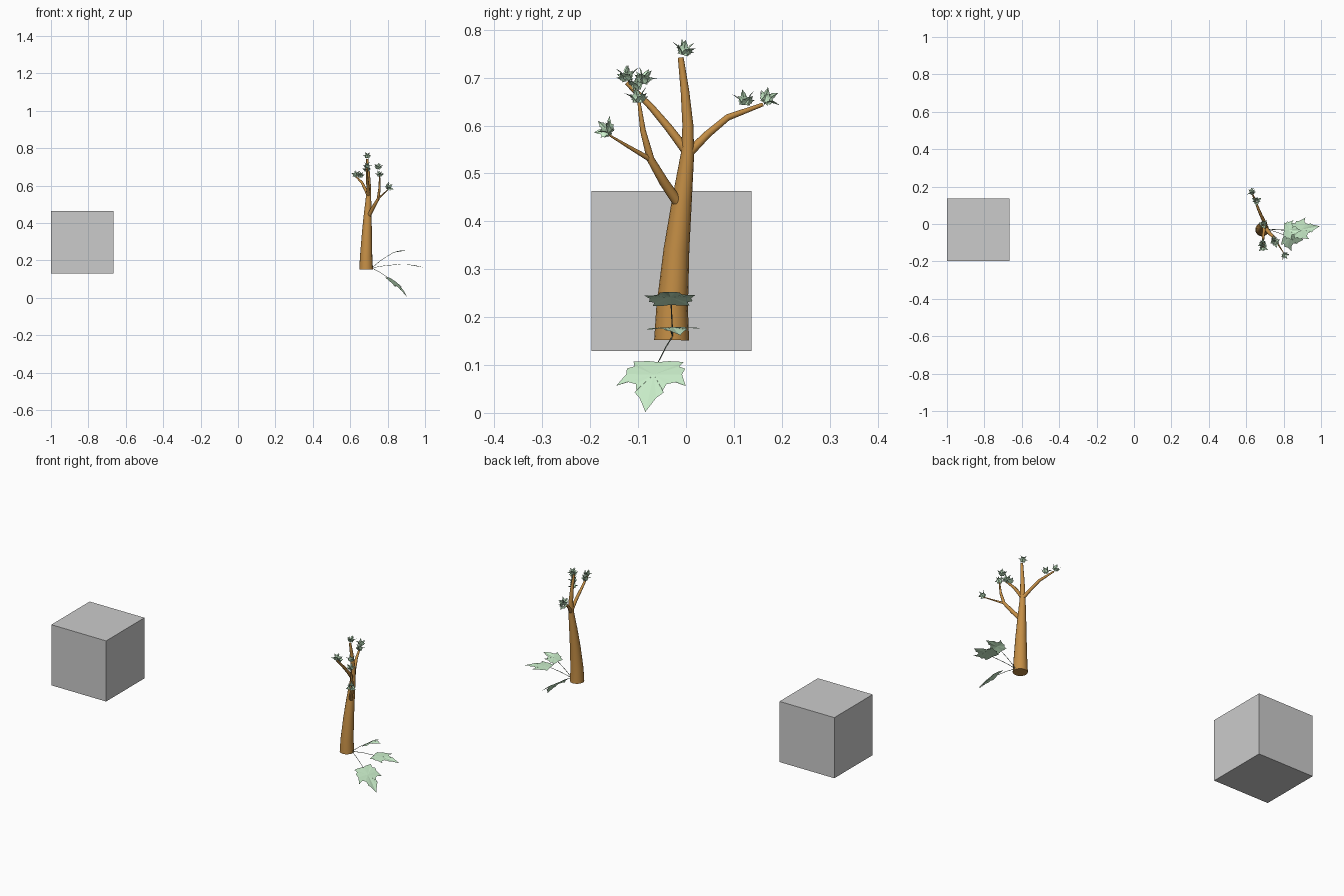
import bpy, bmesh, math
from mathutils import Vector, Quaternion

if "Cube" in bpy.data.objects:
    bpy.data.objects.remove(bpy.data.objects["Cube"])


def colour(name, rgb):
    m = bpy.data.materials.new(name)
    m.diffuse_color = (*rgb, 1)
    m.use_nodes = True
    m.node_tree.nodes["Principled BSDF"].inputs["Base Color"].default_value = m.diffuse_color
    return m


bark = colour("bark", (0.55, 0.27, 0.06))
green = colour("leaf_green", (0.6, 0.87, 0.6))
stem_green = colour("stem_green", (0.25, 0.32, 0.25))


def tube(name, pts, mat, sides=4):
    """Tapered limb through (x, y, z, radius) points."""
    cu = bpy.data.curves.new(name, 'CURVE')
    cu.dimensions = '3D'
    cu.bevel_depth = 1
    cu.bevel_resolution = sides
    cu.use_fill_caps = True
    sp = cu.splines.new('POLY')
    sp.points.add(len(pts) - 1)
    for p, (x, y, z, r) in zip(sp.points, pts):
        p.co = (x, y, z, 1)
        p.radius = r
    ob = bpy.data.objects.new(name, cu)
    bpy.context.collection.objects.link(ob)
    bpy.ops.object.select_all(action='DESELECT')
    bpy.context.view_layer.objects.active = ob
    ob.select_set(True)
    bpy.ops.object.convert(target='MESH')
    ob = bpy.context.object
    ob.data.materials.clear()
    ob.data.materials.append(mat)
    bpy.ops.object.shade_smooth_by_angle(angle=math.radians(50))


# Half outline of a lobed leaf: (along the midrib, sideways)
HALF = [(0, 0), (-.03, .15), (-.02, .36), (.1, .32), (.15, .42), (.28, .40),
        (.52, .50), (.45, .35), (.5, .22), (.62, .19), (.66, .21), (.76, .12), (1, 0)]
OUTLINE = HALF + [(u, -v) for u, v in reversed(HALF[1:-1])]


def add_leaf(bm, base, tip, side, width, arch):
    base, tip, side = Vector(base), Vector(tip), Vector(side)
    axis = tip - base
    d = axis.normalized()
    side = (side - d * side.dot(d)).normalized()
    up = d.cross(side)

    def point(u, v):
        lift = arch * axis.length * (4 * u * (1 - u) - 1.2 * v * v)
        return bm.verts.new(base + axis * u + side * v * width + up * lift)
    mid = point(.3, 0)
    ring = [point(u, v) for u, v in OUTLINE]
    for a, b in zip(ring, ring[1:] + ring[:1]):
        bm.faces.new((mid, b, a))
    bmesh.ops.recalc_face_normals(bm, faces=bm.faces)


def finish(name, bm):
    me = bpy.data.meshes.new(name)
    bm.to_mesh(me)
    bm.free()
    me.materials.append(green)
    bpy.context.collection.objects.link(bpy.data.objects.new(name, me))


# Plain grey cube
bpy.ops.mesh.primitive_cube_add(size=0.334, location=(-.833, -.03, .296))
bpy.context.object.name = "cube"

# Trunk and branches
tube("trunk", [(.685, -.030, .152, .0365), (.685, -.029, .22, .033), (.689, -.020, .34, .027),
               (.693, -.009, .44, .021), (.698, .003, .54, .014), (.699, .004, .60, .0115),
               (.696, -.002, .67, .009), (.691, -.011, .742, .006)], bark, 6)
tube("low_branch", [(.698, -.014, .435, .011), (.722, -.046, .482, .010), (.750, -.074, .530, .008),
                    (.757, -.090, .590, .006), (.757, -.099, .655, .003)], bark)
tube("low_twig", [(.748, -.072, .528, .006), (.775, -.115, .553, .004), (.803, -.160, .580, .002)], bark)
tube("front_branch", [(.698, .002, .545, .010), (.695, -.035, .594, .0085), (.690, -.072, .638, .007),
                      (.689, -.124, .690, .005)], bark)
tube("back_branch", [(.698, .008, .545, .010), (.680, .045, .582, .008), (.662, .087, .617, .007),
                     (.634, .160, .644, .004)], bark)

# Tufts of small leaves: centre, growth direction
TUFTS = [((.691, -.002, .762), (0, .3, 1)), ((.750, -.087, .703), (0, .3, 1)),
         ((.757, -.100, .663), (0, 0, 1)), ((.690, -.126, .708), (0, -.3, 1)),
         ((.807, -.168, .593), (.5, -.6, .4)), ((.630, .172, .660), (-.3, .6, .6)),
         ((.655, .124, .658), (0, .1, 1)), ((.688, -.105, .690), (0, 0, 1))]
for n, (c, d) in enumerate(TUFTS):
    bm = bmesh.new()
    c, d = Vector(c), Vector(d).normalized()
    out = d.orthogonal().normalized()
    root = c - d * .014
    for k in range(6):
        q = Quaternion(d, k * math.tau / 6 + n)
        o = q @ out
        tilt = .5 if k % 2 else 1.0
        tip = root + (d * math.cos(tilt) + o * math.sin(tilt)) * .035
        add_leaf(bm, root + o * .004, tip, d.cross(o), .030, .12)
    finish(f"leaf_tuft_{n + 1}", bm)

# Three large leaves on thin stems at the foot of the trunk
START = (.715, -.028, .160)
BIG = [("level", (.855, -.036, .178), (.992, -.012, .162), (0, 1, 0), .118, .05),
       ("raised", (.803, -.031, .226), (.895, -.036, .252), (0, 1, 0), .108, .10),
       ("drooping", (.803, -.058, .106), (.905, -.085, .002), (.15, 1, .1), .150, .06)]
for name, base, tip, side, width, arch in BIG:
    m = (Vector(START) + Vector(base)) / 2 + Vector((0, 0, .003))
    tube(name + "_stem", [(*START, .0014), (*m, .0013), (*base, .0012)], stem_green, 1)
    bm = bmesh.new()
    s = Vector(side)
    up = (Vector(tip) - Vector(base)).cross(s)
    add_leaf(bm, base, tip, s if up.z > 0 else -s, width, arch)
    finish(name + "_leaf", bm)
